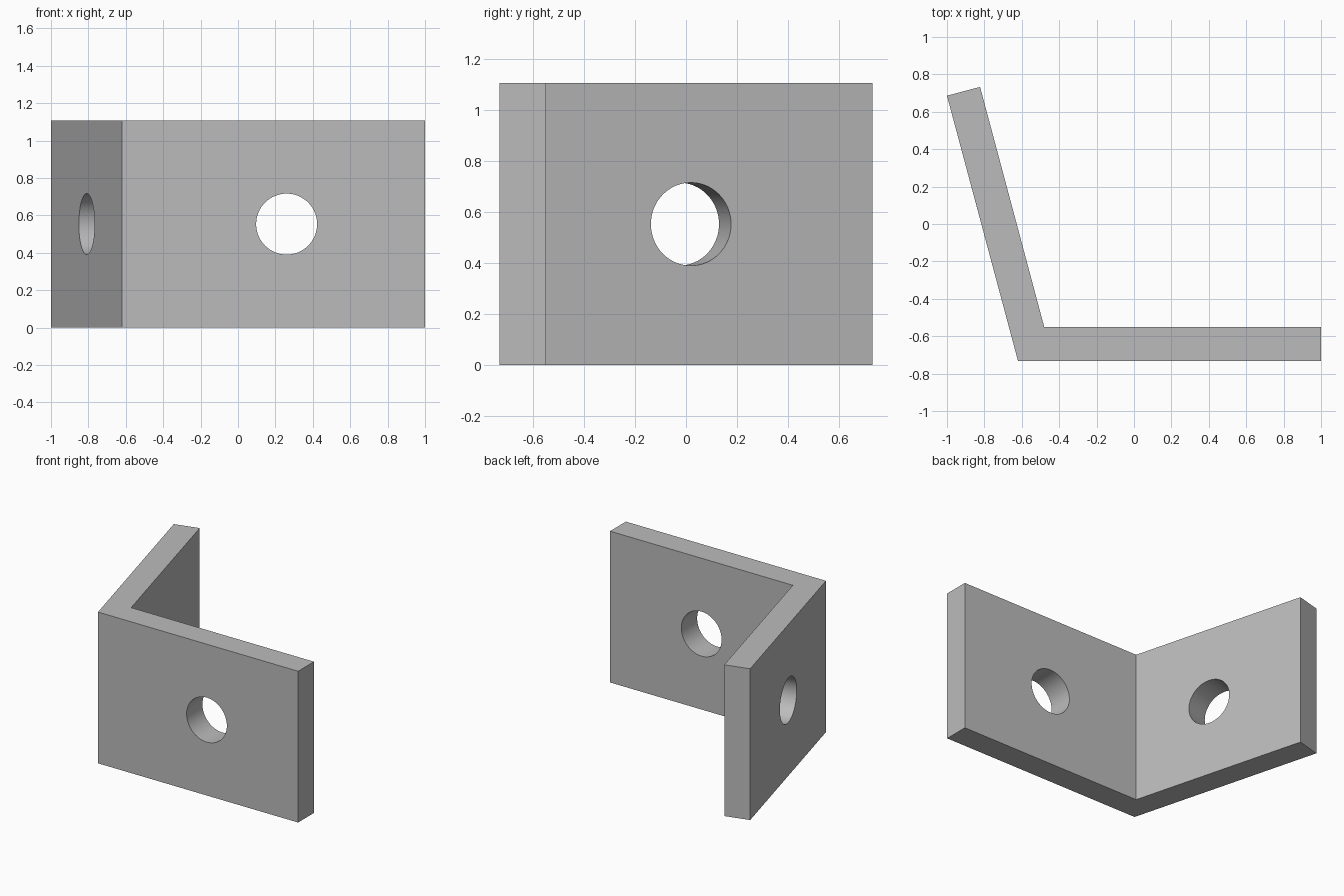
import bpy, bmesh
from math import radians, pi
from mathutils import Matrix, Vector

if "Cube" in bpy.data.objects:
    bpy.data.objects.remove(bpy.data.objects["Cube"], do_unlink=True)

HEIGHT = 1.107
HOLE_RADIUS = 0.163

grey = bpy.data.materials.new("plain grey")
grey.use_nodes = True
grey.diffuse_color = (0.5, 0.5, 0.5, 1)
grey.node_tree.nodes["Principled BSDF"].inputs["Base Color"].default_value = grey.diffuse_color


def add_object(name, bm):
    mesh = bpy.data.meshes.new(name)
    bm.to_mesh(mesh)
    bm.free()
    mesh.materials.append(grey)
    obj = bpy.data.objects.new(name, mesh)
    bpy.context.collection.objects.link(obj)
    return obj


# Bent plate: an angled profile extruded upwards
profile = [(-0.62, -0.733), (1, -0.733), (1, -0.55), (-0.48, -0.55),
           (-0.823, 0.733), (-1, 0.686)]
bm = bmesh.new()
base = bm.faces.new([bm.verts.new((x, y, 0)) for x, y in profile])
top = bmesh.ops.extrude_face_region(bm, geom=[base])["geom"]
bmesh.ops.translate(bm, vec=(0, 0, HEIGHT),
                    verts=[v for v in top if isinstance(v, bmesh.types.BMVert)])
bmesh.ops.recalc_face_normals(bm, faces=bm.faces)
bracket = add_object("angle_bracket", bm)


# Bolt holes, each square to its own plate
def drill(name, x, y, turn):
    bm = bmesh.new()
    matrix = (Matrix.Translation((x, y, HEIGHT / 2))
              @ Matrix.Rotation(turn, 4, "Z") @ Matrix.Rotation(pi / 2, 4, "X"))
    bmesh.ops.create_cone(bm, cap_ends=True, segments=64, radius1=HOLE_RADIUS,
                          radius2=HOLE_RADIUS, depth=0.4, matrix=matrix)
    cutter = add_object(name, bm)
    cutter.hide_render = True
    cut = bracket.modifiers.new(name, "BOOLEAN")
    cut.object = cutter
    cut.operation = "DIFFERENCE"
    cut.solver = "EXACT"
    return cutter


cutters = [drill("front_hole_cutter", 0.26, -0.64, 0),
           drill("side_hole_cutter", -0.72, -0.004, radians(105))]

# Apply the cuts, then smooth the hole walls
bpy.ops.object.select_all(action="DESELECT")
bracket.select_set(True)
bpy.context.view_layer.objects.active = bracket
for modifier in list(bracket.modifiers):
    bpy.ops.object.modifier_apply(modifier=modifier.name)
for cutter in cutters:
    bpy.data.objects.remove(cutter, do_unlink=True)
bpy.ops.object.shade_smooth_by_angle(angle=radians(30))
